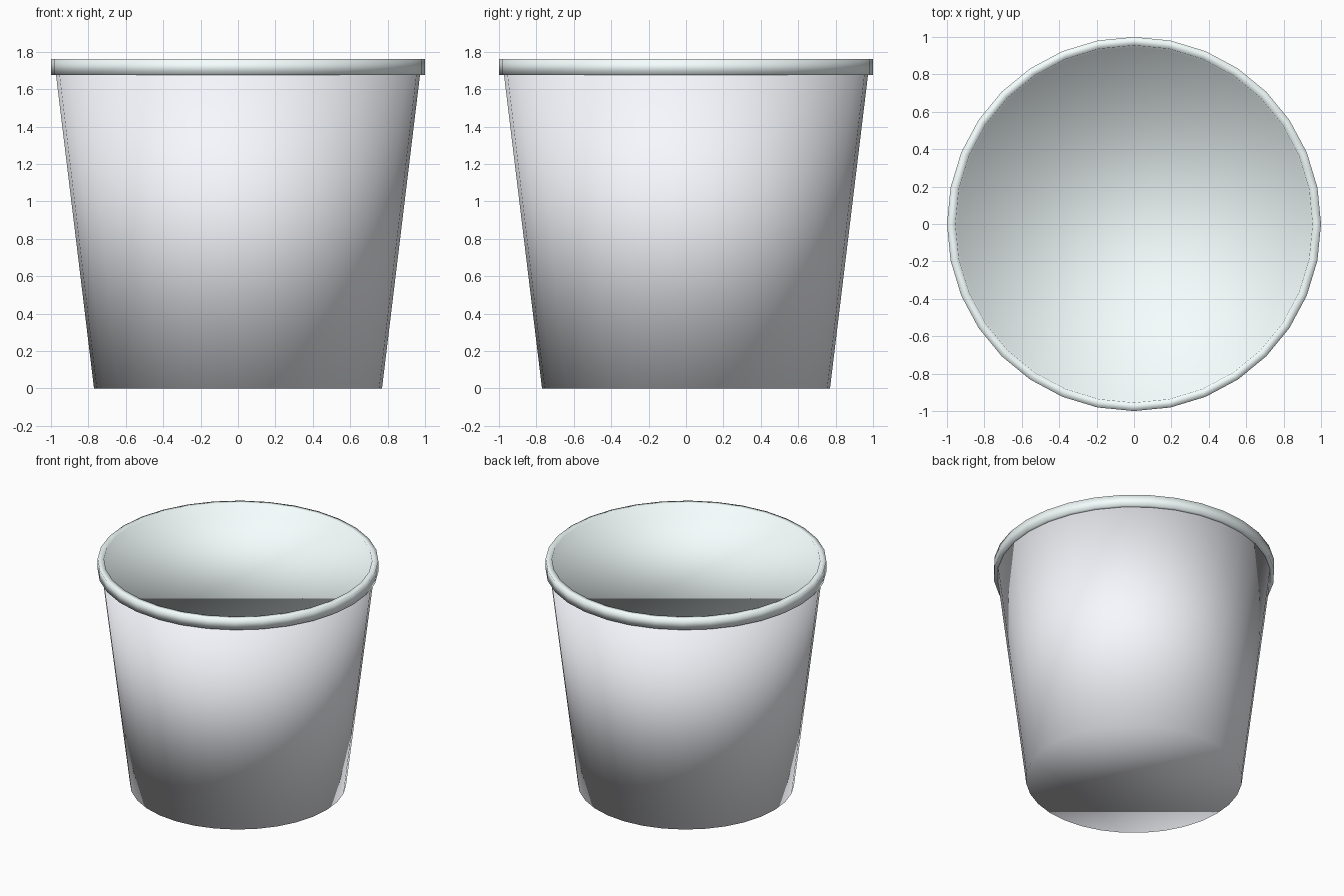
import bpy, bmesh, math

if "Cube" in bpy.data.objects:
    bpy.data.objects.remove(bpy.data.objects["Cube"])

SIDES = 32


def lathe(name, profile, color, cap_start=False, cap_end=False):
    """Spin a (radius, z) profile around z, optionally capping its ends."""
    bm = bmesh.new()
    rings = []
    for r, z in profile:
        rings.append([bm.verts.new((r * math.cos(2 * math.pi * i / SIDES),
                                    r * math.sin(2 * math.pi * i / SIDES), z))
                      for i in range(SIDES)])
    for low, high in zip(rings, rings[1:]):
        for i in range(SIDES):
            j = (i + 1) % SIDES
            bm.faces.new((low[i], low[j], high[j], high[i]))
    if cap_start:
        bm.faces.new(rings[0][::-1])
    if cap_end:
        bm.faces.new(rings[-1])
    # The whole surface is softly shaded, including over the edges
    for face in bm.faces:
        face.smooth = True
    mesh = bpy.data.meshes.new(name)
    bm.to_mesh(mesh)
    bm.free()
    mat = bpy.data.materials.new(name + "_paint")
    mat.diffuse_color = color
    mat.use_nodes = True
    mat.node_tree.nodes["Principled BSDF"].inputs["Base Color"].default_value = mat.diffuse_color
    mesh.materials.append(mat)
    obj = bpy.data.objects.new(name, mesh)
    bpy.context.collection.objects.link(obj)
    return obj


# Tapered tub, closed at the base and under the lid
lathe("tub_body", [(0.77, 0.0), (0.973, 1.675)], (0.94, 0.95, 1.0, 1),
      cap_start=True, cap_end=True)

# Overhanging lid rim, stepping down to the shallow recessed top panel
lathe("lid", [(0.965, 1.675), (1.0, 1.675), (1.0, 1.76), (0.955, 1.76), (0.943, 1.68)],
      (0.92, 1.0, 1.0, 1), cap_end=True)
